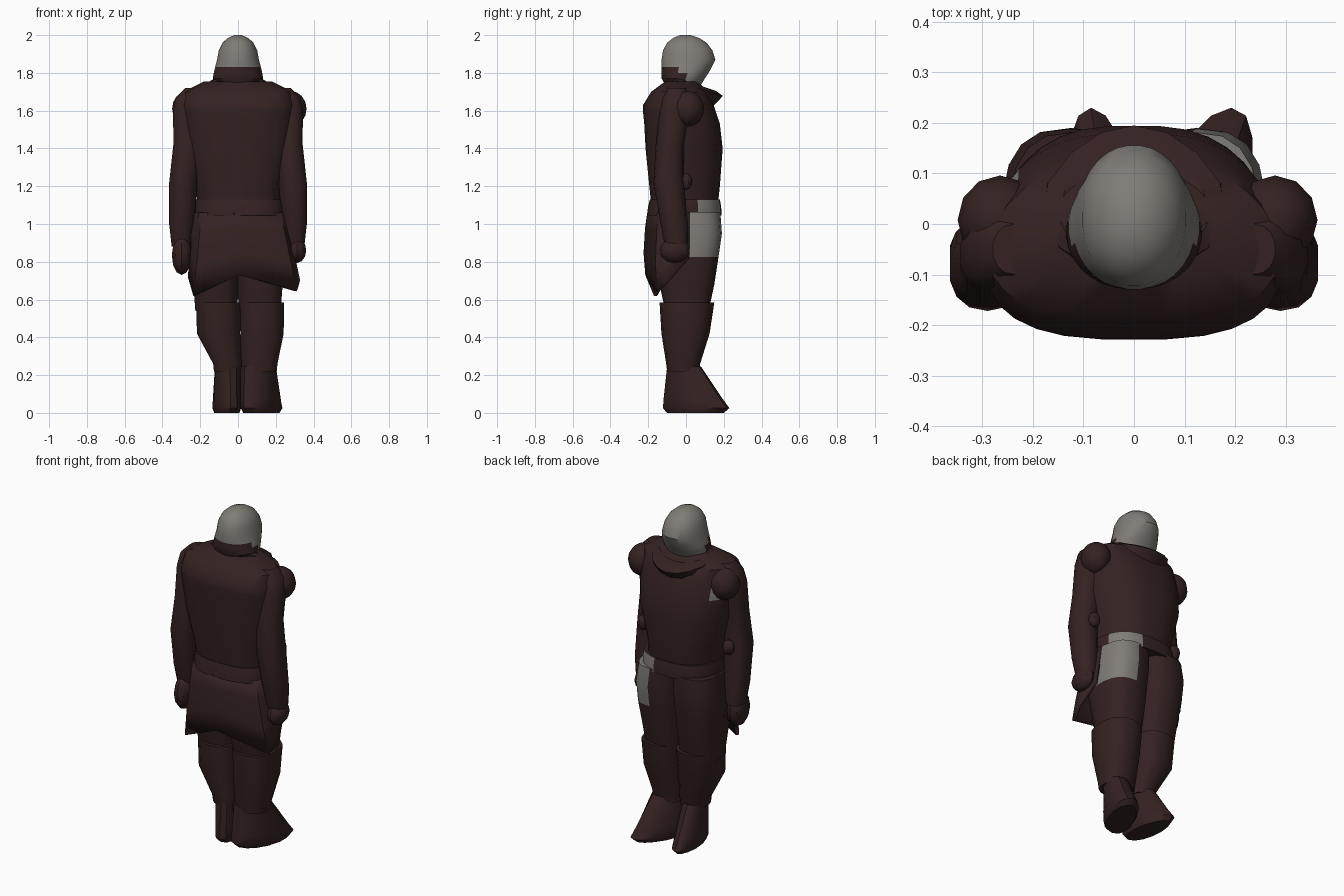
import bpy, bmesh, math

cube = bpy.data.objects.get("Cube")
if cube:
    bpy.data.objects.remove(cube)


def material(name, rgb):
    m = bpy.data.materials.new(name)
    m.use_nodes = True
    m.diffuse_color = (*rgb, 1)
    m.node_tree.nodes["Principled BSDF"].inputs["Base Color"].default_value = (*rgb, 1)
    return m


CLOTH = material("dark maroon cloth", (0.035, 0.0155, 0.0155))
GREY = material("warm grey", (0.215, 0.203, 0.182))
parts = []


def finish(name, bm, rule=None):
    """Turn a bmesh into an object; faces that match the rule become grey."""
    bmesh.ops.recalc_face_normals(bm, faces=bm.faces)
    if rule:
        for f in bm.faces:
            f.material_index = int(rule(f.calc_center_median()))
    me = bpy.data.meshes.new(name)
    bm.to_mesh(me)
    bm.free()
    me.materials.append(CLOTH)
    me.materials.append(GREY)
    ob = bpy.data.objects.new(name, me)
    bpy.context.collection.objects.link(ob)
    parts.append(ob)
    return ob


def spow(v, e):
    return math.copysign(abs(v) ** e, v)


def loft(name, rings, n=12, e=0.8, side=1, taper=0, shear=0, tilt=0, rule=None):
    """Stack rounded rings given as (z, centre x, back y, front y, half width)."""
    bm = bmesh.new()
    rows = []
    for z, cx, y0, y1, rx in rings:
        cy, ry = (y0 + y1) / 2, (y1 - y0) / 2
        row = []
        for i in range(n):
            a = math.tau * (i + 0.5) / n
            c, s = spow(math.cos(a), e), spow(math.sin(a), e)
            y = cy + ry * s
            x = cx + rx * c * (1 - taper * max(s, 0)) + shear * y
            row.append(bm.verts.new((side * x, y, z + tilt * y)))
        rows.append(row)
    for a, b in zip(rows, rows[1:]):
        for i in range(n):
            j = (i + 1) % n
            bm.faces.new((a[i], a[j], b[j], b[i]))
    bm.faces.new(rows[0])
    bm.faces.new(rows[-1])
    return finish(name, bm, rule)


def ball(name, loc, size, seg=12, rings=8):
    bm = bmesh.new()
    bmesh.ops.create_uvsphere(bm, u_segments=seg, v_segments=rings, radius=1)
    bmesh.ops.scale(bm, vec=size, verts=bm.verts)
    bmesh.ops.translate(bm, vec=loc, verts=bm.verts)
    return finish(name, bm)


# Jacket body, with a small worn spot beside the right shoulder pad
loft("jacket_body", [
    (1.06, 0.01, -0.18, 0.165, 0.22), (1.20, 0, -0.195, 0.18, 0.23),
    (1.40, 0, -0.215, 0.195, 0.285), (1.53, 0, -0.222, 0.18, 0.298),
    (1.60, 0, -0.229, 0.157, 0.30), (1.63, 0, -0.228, 0.147, 0.30),
    (1.70, 0, -0.185, 0.12, 0.29), (1.755, 0, -0.11, 0.06, 0.18)],
    n=28, e=0.7, taper=0.22,
    rule=lambda c: c.x < -0.2 and 0.03 < c.y < 0.1 and 1.54 < c.z < 1.6)

# Belt
loft("belt", [
    (1.045, 0.01, -0.207, 0.188, 0.24), (1.09, 0.01, -0.202, 0.187, 0.241),
    (1.13, 0.01, -0.192, 0.18, 0.235)], n=36, e=0.75, taper=0.1,
    rule=lambda c: c.x > 0.09 and c.y > 0.075)

# Collar with a forward point
loft("collar", [
    (1.665, 0, -0.11, 0.14, 0.21), (1.742, 0, -0.10, 0.195, 0.185),
    (1.757, 0, -0.09, 0.16, 0.15), (1.745, 0, -0.08, 0.1, 0.12)],
    n=14, e=0.95, tilt=-0.33, taper=0.25)

# Head: grey dome with a cloth neck band around the rear
loft("head", [
    (1.72, 0, -0.10, 0.07, 0.11), (1.77, 0, -0.13, 0.10, 0.134),
    (1.80, 0, -0.13, 0.12, 0.129), (1.83, 0, -0.13, 0.137, 0.122),
    (1.87, 0, -0.13, 0.156, 0.111), (1.92, 0, -0.122, 0.14, 0.102),
    (1.96, 0, -0.10, 0.11, 0.082), (1.985, 0, -0.068, 0.07, 0.054),
    (2.0, 0, -0.03, 0.025, 0.02)], n=32, e=0.95,
    rule=lambda c: c.z > 1.83 or c.y > (-0.03 if c.z > 1.80 else 0.0))

# Open coat skirt around the rear and sides: angle, hem height, flare
hem = [(174, 0.84, 0.97), (197, 0.72, 1.05), (222, 0.62, 1.12), (268, 0.73, 1),
       (325, 0.645, 1), (345, 0.7, 0.95), (361, 0.82, 0.82)]
bm = bmesh.new()
grid = []
for u in (0, 0.25, 0.65, 1):
    row = []
    for deg, low, flare in hem:
        a = math.radians(deg)
        rx = (0.235 + 0.06 * u) * (1 + u * (flare - 1))
        ry = 0.195 + 0.02 * math.sin(2.6 * u)
        x = 0.01 + 0.035 * u + rx * spow(math.cos(a), 0.6)
        row.append(bm.verts.new((x, ry * spow(math.sin(a), 0.6), 1.06 + u * (low - 1.06))))
    grid.append(row)
for a, b in zip(grid, grid[1:]):
    for i in range(len(hem) - 1):
        bm.faces.new((a[i], a[i + 1], b[i + 1], b[i]))
skirt = finish("coat_skirt", bm)
thick = skirt.modifiers.new("thickness", "SOLIDIFY")
thick.thickness = 0.02
thick.offset = 0

for side, label, pad in ((1, "left", 0.279), (-1, "right", -0.265)):
    # Arm, shoulder pad and elbow pad
    loft(label + "_arm", [
        (0.88, 0.30, -0.11, 0.01, 0.052), (1.00, 0.298, -0.135, 0.01, 0.068),
        (1.22, 0.29, -0.172, -0.01, 0.076), (1.42, 0.268, -0.16, -0.01, 0.076),
        (1.60, 0.27, -0.14, 0.02, 0.075), (1.67, 0.265, -0.125, 0.03, 0.066),
        (1.72, 0.235, -0.10, 0.0, 0.045)], n=14, side=side, e=0.9)
    ball(label + "_shoulder_pad", (pad, 0.008, 1.61), (0.084, 0.088, 0.094))
    ball(label + "_elbow_pad", (side * 0.285, 0.0, 1.225), (0.035, 0.034, 0.045), 10, 6)
    # Thigh, with a worn patch on the left hip
    loft(label + "_thigh", [
        (0.54, 0.115, -0.11, 0.12, 0.112), (0.68, 0.117, -0.14, 0.15, 0.121),
        (0.825, 0.124, -0.16, 0.172, 0.135), (0.95, 0.124, -0.17, 0.19, 0.138),
        (1.06, 0.115, -0.165, 0.182, 0.132)], n=18, side=side, e=0.75,
        rule=lambda c: c.x > 0.1 and c.y > -0.02 and c.z > 0.82)

# Hands
ball("left_hand", (0.312, -0.06, 0.86), (0.052, 0.08, 0.066), 10, 6)
ball("right_hand", (-0.298, -0.075, 0.835), (0.055, 0.082, 0.105), 10, 6)

# Boots: shaft and splayed foot
for label, side, top, ankle, width, splay in (
        ("left", 1, 0.127, 0.112, 0.095, 0.35), ("right", -1, 0.103, 0.055, 0.074, 0.13)):
    loft(label + "_boot_shaft", [
        (0.22, ankle, -0.10, 0.07, width), (0.26, ankle, -0.105, 0.075, width + 0.004),
        (0.42, top, -0.13, 0.125, 0.117), (0.585, top, -0.14, 0.15, 0.12)],
        n=14, side=side, e=0.8)
    loft(label + "_foot", [
        (0.0, ankle, -0.10, 0.20, width * 0.88), (0.025, ankle, -0.122, 0.23, width),
        (0.08, ankle, -0.118, 0.19, width), (0.245, ankle, -0.10, 0.08, width * 0.97)],
        n=14, side=side, e=0.9, shear=splay, taper=0.25)

# Smooth shading with crisp edges
for ob in bpy.context.selected_objects:
    ob.select_set(False)
for ob in parts:
    ob.select_set(True)
bpy.context.view_layer.objects.active = parts[0]
bpy.ops.object.shade_smooth_by_angle(angle=math.radians(35))
